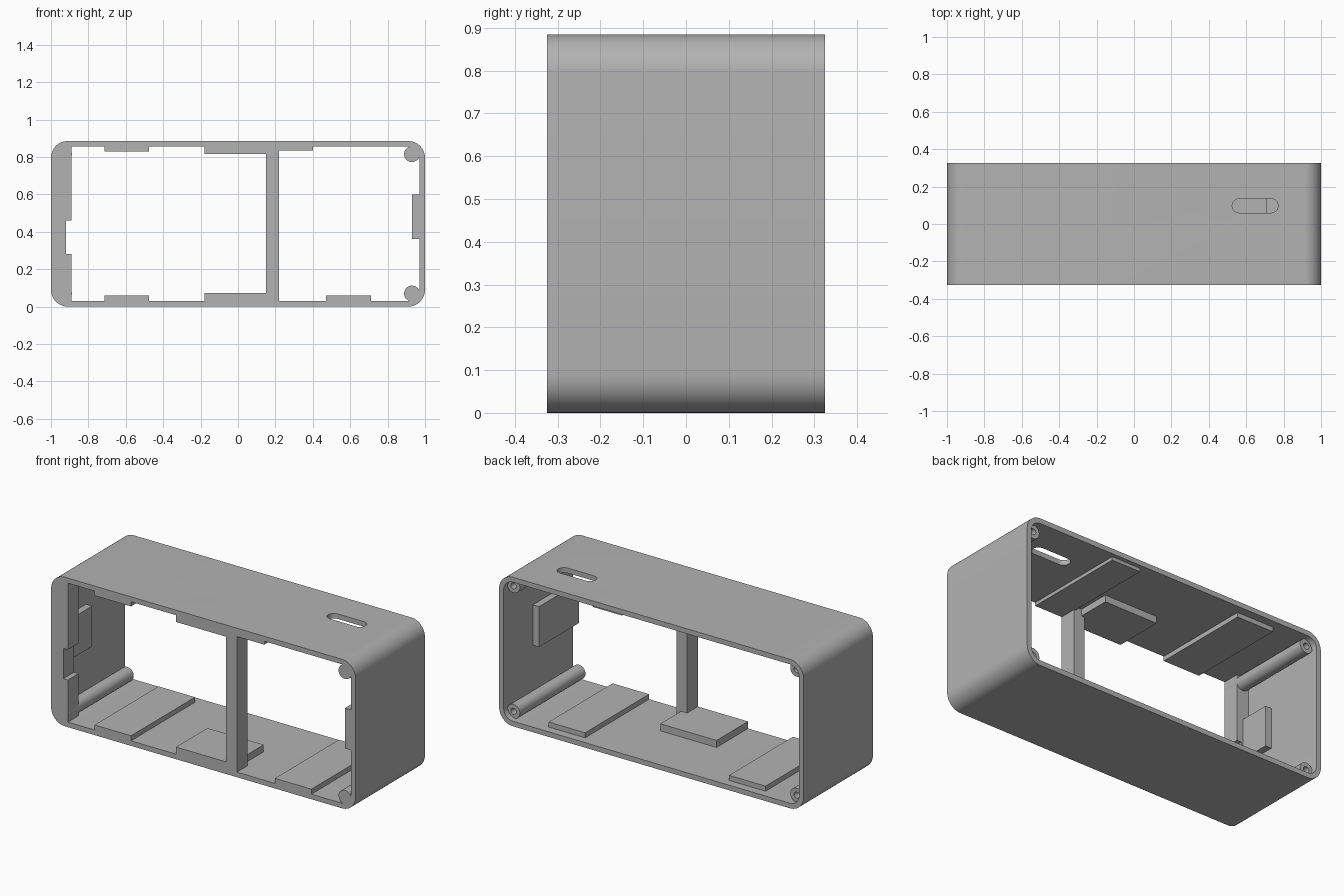
import bpy, bmesh
from math import cos, sin, pi

cube = bpy.data.objects.get("Cube")
if cube:
    bpy.data.objects.remove(cube, do_unlink=True)

H = 0.885          # height
F, B = -0.325, 0.325   # front and back
WALL = 0.03
RADIUS = 0.09
POST = 0.1         # depth of the front posts

grey = bpy.data.materials.new("plain grey")
grey.use_nodes = True
colour = (0.45, 0.45, 0.45, 1)
grey.diffuse_color = colour
grey.node_tree.nodes["Principled BSDF"].inputs["Base Color"].default_value = colour


def finish(name, bm, smooth=False):
    bmesh.ops.recalc_face_normals(bm, faces=bm.faces[:])
    mesh = bpy.data.meshes.new(name)
    bm.to_mesh(mesh)
    bm.free()
    mesh.materials.append(grey)
    ob = bpy.data.objects.new(name, mesh)
    bpy.context.collection.objects.link(ob)
    if smooth:
        round_off(ob)
    return ob


def round_off(ob):
    bpy.ops.object.select_all(action="DESELECT")
    ob.select_set(True)
    bpy.context.view_layer.objects.active = ob
    bpy.ops.object.shade_smooth_by_angle(angle=pi / 6)


def rounded(x0, x1, z0, z1, r, n=12):
    """Outline of a rectangle with rounded corners."""
    corners = [(x1 - r, z1 - r), (x0 + r, z1 - r), (x0 + r, z0 + r), (x1 - r, z0 + r)]
    return [(cx + r * cos((k + i / n) * pi / 2), cz + r * sin((k + i / n) * pi / 2))
            for k, (cx, cz) in enumerate(corners) for i in range(n + 1)]


def prism(name, outline, d0, d1, upright=False, smooth=False):
    """Extrude an outline along y, or along z when upright."""
    bm = bmesh.new()
    ends = [[bm.verts.new((a, b, d) if upright else (a, d, b)) for a, b in outline]
            for d in (d0, d1)]
    for loop in ends:
        bm.faces.new(loop)
    for i in range(len(outline)):
        bm.faces.new((ends[0][i - 1], ends[0][i], ends[1][i], ends[1][i - 1]))
    return finish(name, bm, smooth)


def box(name, x0, x1, z0, z1, y0, y1):
    return prism(name, [(x0, z0), (x1, z0), (x1, z1), (x0, z1)], y0, y1)


def rings(bm, loops, closed):
    """Skin a list of equal loops."""
    vs = [[bm.verts.new(p) for p in loop] for loop in loops]
    for k in range(0 if closed else 1, len(vs)):
        for i in range(len(vs[k])):
            bm.faces.new((vs[k - 1][i - 1], vs[k - 1][i], vs[k][i], vs[k][i - 1]))
    return vs


# Outer shell: an open tube with rounded corners
outer = rounded(-1, 1, 0, H, RADIUS)
inner = rounded(-1 + WALL, 1 - WALL, WALL, H - WALL, RADIUS - WALL)
bm = bmesh.new()
rings(bm, [[(x, y, z) for x, z in o] for o, y in
           ((outer, F), (outer, B), (inner, B), (inner, F))], True)
shell = finish("shell", bm)

# Slot through the top wall
cutter = prism("slot_cutter", rounded(0.525, 0.77, 0.06, 0.135, 0.037), H - 0.04, H + 0.1, True)
cutter.hide_render = True
cut = shell.modifiers.new("slot", "BOOLEAN")
cut.operation = "DIFFERENCE"
cut.solver = "EXACT"
cut.object = cutter
bpy.context.view_layer.objects.active = shell
bpy.ops.object.modifier_apply(modifier=cut.name)
bpy.data.objects.remove(cutter, do_unlink=True)
round_off(shell)

# Notched end post, following the rounded shell
IN = WALL / 2
edge = [p for p in rounded(-1 + IN, 1 - IN, IN, H - IN, RADIUS - IN) if p[0] < -0.89]
notch = [(-0.89, IN), (-0.89, 0.28), (-0.92, 0.28), (-0.92, 0.46), (-0.89, 0.46), (-0.89, H - IN)]
prism("end_post", edge + notch, F, F + POST, smooth=True)

# Divider post
box("divider_post", 0.15, 0.22, IN, H - IN, F, F + POST)

# Pads on the floor and the ceiling: x range, thickness end, back end
for name, x0, x1, z, back in (("right_floor_pad", -0.715, -0.475, 0.06, 0.275),
                              ("middle_floor_pad", -0.18, 0.19, 0.072, -0.03),
                              ("left_floor_pad", 0.47, 0.71, 0.06, 0.275)):
    box(name, x0, x1, IN, z, F, back)
for name, x0, x1, z, back in (("right_ceiling_pad", -0.715, -0.475, 0.828, 0.275),
                              ("middle_ceiling_pad", -0.18, 0.17, 0.815, -0.03),
                              ("left_ceiling_pad", 0.21, 0.4, 0.835, 0.3)):
    box(name, x0, x1, z, H - IN, F, back)

# Pads on the end walls
box("left_wall_pad", 0.93, 1 - IN, 0.36, 0.6, F, 0.05)
box("right_wall_pad", -1 + IN, -0.93, 0.36, 0.6, F, -0.04)

# Corner screw pillars with blind holes at the back
for side, sx in (("left", 1), ("right", -1)):
    for level, z in (("lower", 0.07), ("upper", H - 0.07)):
        bm = bmesh.new()
        loops = [[(sx * 0.93 + r * cos(a * pi / 16), y, z + r * sin(a * pi / 16))
                  for a in range(32)]
                 for r, y in ((0.042, F), (0.042, 0.29), (0.018, 0.29), (0.018, 0.1))]
        vs = rings(bm, loops, False)
        bm.faces.new(vs[0])
        bm.faces.new(vs[-1])
        finish(f"{side}_{level}_pillar", bm, True)
